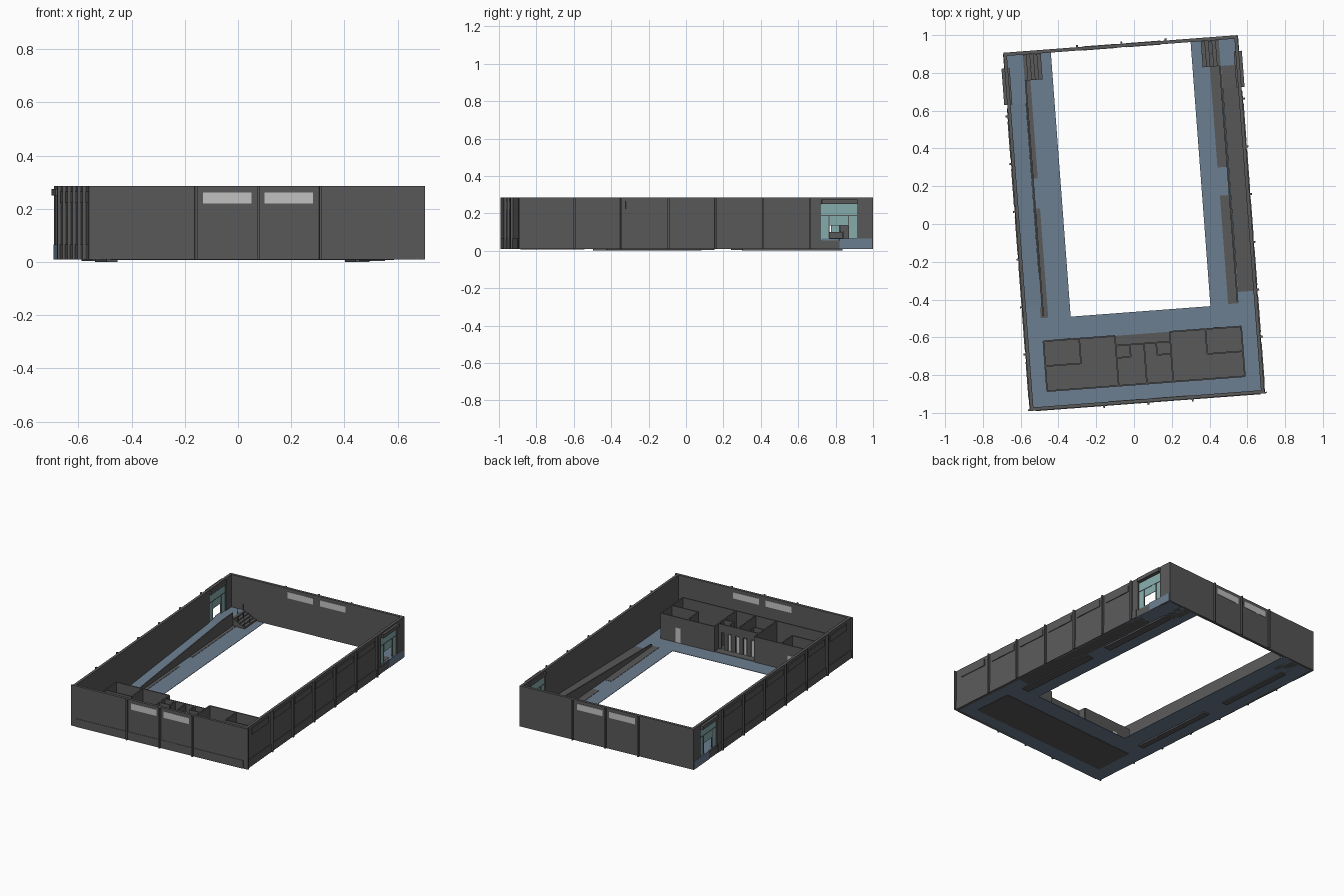
import bpy, bmesh, math
from mathutils import Matrix, Vector

if "Cube" in bpy.data.objects:
    bpy.data.objects.remove(bpy.data.objects["Cube"])

R = Matrix.Rotation(math.radians(4.3), 4, 'Z')   # whole building sits slightly turned


def mat(name, col):
    m = bpy.data.materials.new(name)
    m.diffuse_color = (*col, 1)
    m.use_nodes = True
    m.node_tree.nodes["Principled BSDF"].inputs["Base Color"].default_value = m.diffuse_color
    return m


GREY = mat("dark_grey", (0.1, 0.1, 0.1))
BLUE = mat("slate_blue", (0.15, 0.21, 0.28))
PALE = mat("pale_window", (0.55, 0.55, 0.55))
TEAL = mat("teal_glass", (0.24, 0.42, 0.42))


def finish(name, bm, m):
    bmesh.ops.recalc_face_normals(bm, faces=bm.faces)
    bm.transform(R)
    me = bpy.data.meshes.new(name)
    bm.to_mesh(me)
    bm.free()
    me.materials.append(m)
    ob = bpy.data.objects.new(name, me)
    bpy.context.collection.objects.link(ob)


def boxes(name, m, items, side=1):
    """Each item: x0, x1, y0, y1, z0, z1; side=-1 mirrors in x."""
    bm = bmesh.new()
    for x0, x1, y0, y1, z0, z1 in items:
        S = Matrix.Diagonal((abs(x1 - x0), abs(y1 - y0), abs(z1 - z0), 1))
        T = Matrix.Translation((side * (x0 + x1) / 2, (y0 + y1) / 2, (z0 + z1) / 2))
        bmesh.ops.create_cube(bm, size=1, matrix=T @ S)
    finish(name, bm, m)


def wedge(name, m, x0, x1, profile, side=1):
    """Extrude a (y, z) profile between x0 and x1."""
    bm = bmesh.new()
    f = bm.faces.new([bm.verts.new((side * x0, y, z)) for y, z in profile])
    ext = bmesh.ops.extrude_face_region(bm, geom=[f])
    vs = [g for g in ext["geom"] if isinstance(g, bmesh.types.BMVert)]
    bmesh.ops.translate(bm, verts=vs, vec=Vector((side * (x1 - x0), 0, 0)))
    finish(name, bm, m)


B, T = 0.01, 0.285      # wall bottom and top
W, F, K = 0.622, -0.946, 0.956   # half width, front, back
P = 0.065               # entrance platform height

# U-shaped pool deck
boxes("deck", BLUE, [(-W, W, F, -0.464, B, 0.013),
                     (-W, -0.371, -0.464, K, B, 0.013),
                     (0.371, W, -0.464, K, B, 0.013)])

# short end walls with fins, plinth and windows
boxes("front_wall", GREY, [(-W, W, F, F + 0.018, B, T),
                           (-0.595, 0.6, F - 0.003, F, B, P)])
boxes("back_wall", GREY, [(-W, W, K - 0.018, K, B, T)])
fins_x = (-0.23, 0.005, 0.24)
boxes("front_fins", GREY, [(x - .005, x + .005, F - 0.014, F, B, T) for x in fins_x])
boxes("back_fins", GREY, [(x - .005, x + .005, K, K + 0.012, B, T) for x in fins_x])
for nm, y in (("front", F), ("back", K - 0.018)):
    boxes(nm + "_windows", PALE, [(x, x + 0.183, y - 0.002, y + 0.02, 0.22, 0.262)
                                  for x in (-0.203, 0.029)])

# long side walls, mirrored
fins_y = (-0.645, -0.395, -0.142, 0.112, 0.365, 0.618)
for side, nm in ((1, "right"), (-1, "left")):
    boxes(nm + "_wall", GREY, [
        (W - 0.018, W, F, 0.675, B, T),
        (W - 0.018, W, 0.87, K, B, T),
        (W - 0.018, W, 0.675, 0.87, 0.25, T),
        (W - 0.018, W, 0.675, 0.87, B, 0.055),
        (W, W + 0.003, -0.94, 0.66, B, P)], side)
    boxes(nm + "_fins", GREY, [(W, W + 0.013, y - .005, y + .005, B, T) for y in fins_y]
          + [(W, W + 0.012, F, F + 0.008, B, T)], side)
    # raised frames of the blind side windows
    frames = []
    for y in (-0.91,) + fins_y[:5]:
        a, b = y + 0.025, y + 0.225
        frames.append((W, W + 0.005, a, b, 0.222, 0.265))
    boxes(nm + "_window_panels", GREY, frames, side)
    # entrance: canopy, glazing around an open doorway, door leaves
    boxes(nm + "_canopy", GREY, [(0.595, 0.638, 0.68, 0.872, 0.25, 0.275)], side)
    boxes(nm + "_door_glass", TEAL, [
        (0.61, 0.614, 0.675, 0.72, 0.055, 0.19),
        (0.61, 0.614, 0.825, 0.87, 0.055, 0.19),
        (0.61, 0.614, 0.675, 0.87, 0.19, 0.25),
        (0.61, 0.614, 0.72, 0.825, 0.135, 0.19)], side)
    boxes(nm + "_door_frame", GREY, [
        (0.608, 0.616, 0.675, 0.87, 0.187, 0.191),
        (0.608, 0.616, 0.718, 0.722, 0.055, 0.19),
        (0.608, 0.616, 0.823, 0.827, 0.055, 0.19)], side)
    # entrance platform with its outer skirt
    boxes(nm + "_platform", BLUE, [(0.52, 0.618, 0.68, 0.938, B, P),
                                   (0.618, W + 0.002, 0.775, 0.95, B, P)], side)
    # stairs down to the deck
    n = 5
    w = 0.095 / n
    boxes(nm + "_stairs", GREY, [(0.52 - (i + 1) * w, 0.52 - i * w, 0.80, 0.937,
                                  B, P - i * 0.01) for i in range(n)], side)
    boxes(nm + "_stair_rail_posts", GREY,
          [(x, x + 0.003, y, y + 0.003, 0.02, z)
           for x, z in ((0.43, 0.06), (0.475, 0.085), (0.516, 0.105))
           for y in (0.802, 0.868, 0.932)], side)
    # long ramp and its sloping parapet
    wedge(nm + "_ramp", GREY if side > 0 else BLUE, 0.522, 0.606,
          [(-0.40, B), (0.685, B), (0.685, P), (-0.40, 0.015)], side)
    wedge(nm + "_ramp_parapet", GREY, 0.512, 0.52,
          [(-0.45, B), (0.80, B), (0.80, 0.10), (0.68, 0.10), (-0.45, 0.03)], side)
    if side > 0:   # grey landing on the right platform
        boxes("right_landing", GREY, [(0.522, 0.606, 0.68, 0.80, P, P + 0.002)])

# bench plates set into the deck
boxes("right_deck_strips", GREY, [(0.463, 0.515, 0.265, 0.80, 0.0, 0.015),
                                  (0.465, 0.52, -0.46, 0.115, 0.003, 0.015)])
boxes("left_deck_strips", GREY, [(0.49, 0.53, 0.28, 0.80, 0.003, 0.015),
                                 (0.49, 0.53, -0.46, 0.12, 0.0, 0.015)], -1)

# changing-room block: floor and partition walls
H, t = 0.185, 0.004
V0, V1, VM, VC = -0.848, -0.583, -0.715, -0.635
boxes("room_floor", GREY, [(-0.525, 0.525, V0, V1, 0.008, 0.0155)])


def along_x(x0, x1, y):
    return (x0, x1, y - t, y + t, B, H)


def along_y(x, y0, y1):
    return (x - t, x + t, y0, y1, B, H)


parts = [along_x(-0.525, 0.525, V0), along_y(0.005, V0, VC)]
for s in (1, -1):
    parts += [along_y(s * 0.525, V0, V1), along_y(s * 0.145, V0, V1),
              along_x(s * 0.145, s * 0.525, V1),
              along_x(s * 0.335, s * 0.525, VM), along_y(s * 0.335, VM, V1),
              along_x(s * 0.07, s * 0.145, -0.70), along_y(s * 0.07, -0.70, VC)]
boxes("room_walls", GREY, parts)
# recessed lobby: piers with gaps between them and a header
boxes("lobby_piers", GREY, [(x - 0.014, x + 0.014, VC - t, VC + t, B, H)
                            for x in (-0.13, -0.075, -0.02, 0.035, 0.09, 0.135)]
      + [(-0.145, 0.145, VC - t, VC + t, 0.13, H)])
# pale doors on the block
boxes("room_doors", PALE, [(s * 0.40 - 0.018, s * 0.40 + 0.018, V1 + 0.003, V1 + 0.006, 0.015, 0.115)
                           for s in (1, -1)]
      + [(x - 0.009, x + 0.009, VC - 0.003, VC + 0.002, 0.015, 0.125)
         for x in (-0.1, -0.0475, 0.0075, 0.0625)])
